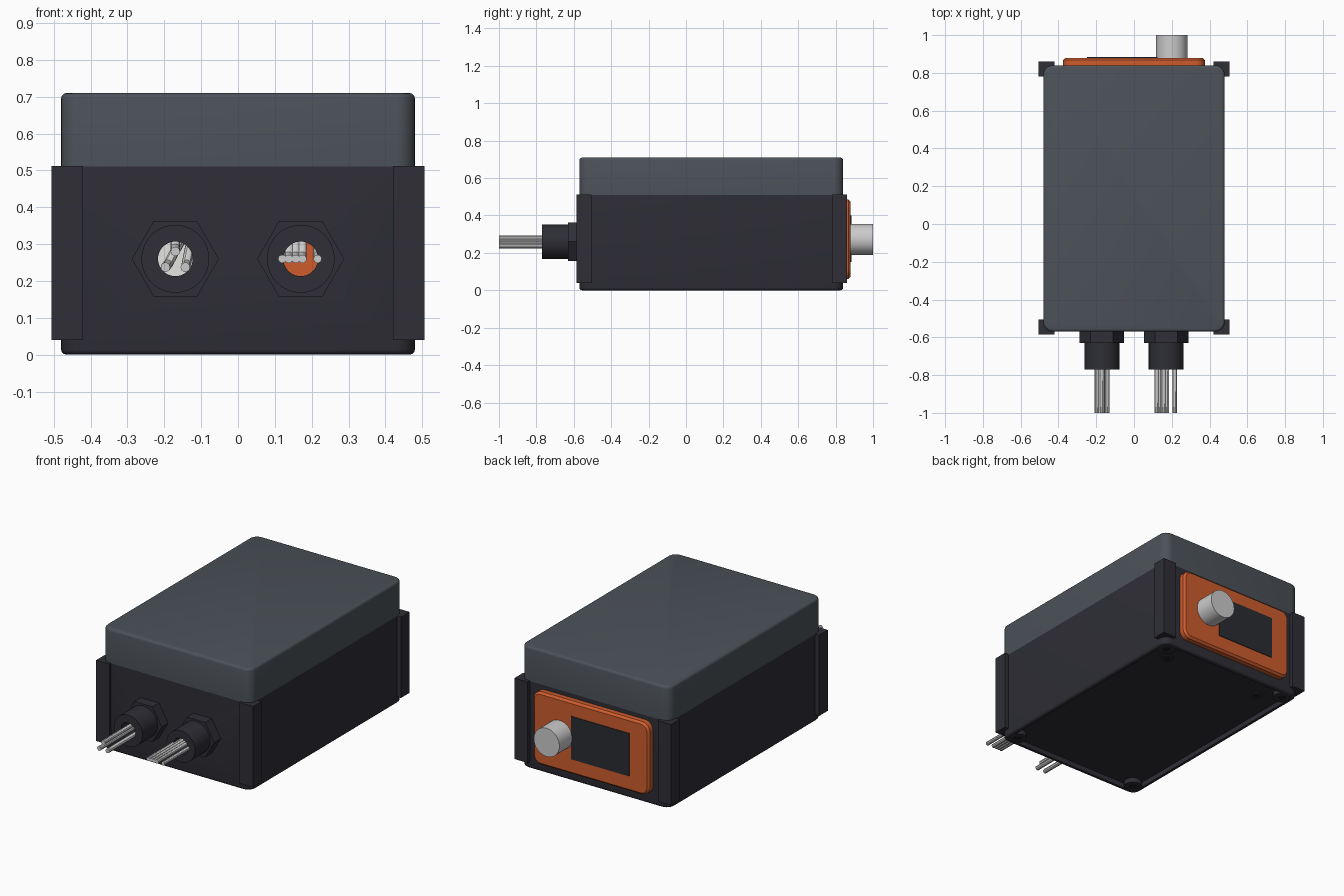
import bpy, bmesh, math
from mathutils import Matrix, Vector

cube = bpy.data.objects.get("Cube")
if cube:
    bpy.data.objects.remove(cube, do_unlink=True)


def material(name, rgb):
    lin = [((c / 255 + 0.055) / 1.055) ** 2.4 for c in rgb] + [1.0]
    m = bpy.data.materials.new(name)
    m.use_nodes = True
    m.diffuse_color = lin
    m.node_tree.nodes["Principled BSDF"].inputs["Base Color"].default_value = lin
    return m


LID = material("slate grey", (76, 82, 89))
BASE = material("charcoal", (46, 46, 54))
ORANGE = material("orange", (205, 92, 45))
SCREEN = material("screen dark", (41, 44, 50))
SILVER = material("light grey", (203, 203, 203))
RED = material("red", (205, 35, 35))
BLACK = material("black", (30, 30, 33))
YELLOW = material("yellow", (215, 178, 45))
WHITE = material("white", (232, 230, 226))
PURPLE = material("purple", (122, 48, 172))


def finish(bm, name, mat, smooth=True):
    me = bpy.data.meshes.new(name)
    bmesh.ops.recalc_face_normals(bm, faces=bm.faces)
    bm.to_mesh(me)
    bm.free()
    ob = bpy.data.objects.new(name, me)
    bpy.context.collection.objects.link(ob)
    if mat:
        me.materials.append(mat)
    if smooth:
        shade(ob)
    return ob


def activate(ob):
    bpy.ops.object.select_all(action='DESELECT')
    ob.select_set(True)
    bpy.context.view_layer.objects.active = ob


def shade(ob):
    activate(ob)
    bpy.ops.object.shade_smooth_by_angle(angle=math.radians(35))


def box(name, lo, hi, mat, axis=2, corner=0, cap=0, side=1, segs=3):
    """Box from lo to hi; rounds the edges along axis, then one end cap."""
    lo, hi = Vector(lo), Vector(hi)
    bm = bmesh.new()
    bmesh.ops.create_cube(bm, size=1)
    for v in bm.verts:
        v.co = Vector([(lo[i] + hi[i]) / 2 + v.co[i] * (hi[i] - lo[i]) for i in range(3)])
    if corner:
        along = [e for e in bm.edges
                 if abs(e.verts[0].co[axis] - e.verts[1].co[axis]) > 1e-4]
        bmesh.ops.bevel(bm, geom=along, offset=corner, segments=6, profile=0.5,
                        affect='EDGES')
    if cap:
        bm.normal_update()
        face = max(bm.faces, key=lambda f: f.normal[axis] * side)
        bmesh.ops.bevel(bm, geom=list(face.edges), offset=cap, segments=segs,
                        profile=0.5, affect='EDGES')
    return finish(bm, name, mat, corner > 0)


def rod(name, centre, r, length, mat, axis='Y', sides=40):
    """Cylinder starting at centre and running up the positive axis."""
    bm = bmesh.new()
    bmesh.ops.create_cone(bm, cap_ends=True, segments=sides, radius1=r, radius2=r,
                          depth=length)
    bmesh.ops.translate(bm, verts=bm.verts, vec=(0, 0, length / 2))
    if axis == 'Y':
        bm.transform(Matrix.Rotation(-math.pi / 2, 4, 'X'))
    bmesh.ops.translate(bm, verts=bm.verts, vec=centre)
    return finish(bm, name, mat, sides > 8)


def cut(ob, *cutters):
    for c in cutters:
        c.hide_render = True
        mod = ob.modifiers.new("cut", 'BOOLEAN')
        mod.operation, mod.solver, mod.object = 'DIFFERENCE', 'EXACT', c
        activate(ob)
        bpy.ops.object.modifier_apply(modifier=mod.name)
        bpy.data.objects.remove(c, do_unlink=True)
    shade(ob)


GLAND_X, GLAND_Z = 0.17, 0.26


def bore(x):
    return rod("bore_cutter", (x, -0.9, GLAND_Z), 0.047, 0.5, None)


# Enclosure: hollow base with a recessed underside, and the lid
base = box("enclosure_base", (-0.48, -0.57, 0), (0.48, 0.84, 0.51), BASE,
           corner=0.05, cap=0.014, side=-1)
cut(base,
    box("cavity_cutter", (-0.45, -0.54, 0.06), (0.45, 0.81, 0.6), None),
    box("recess_cutter", (-0.455, -0.545, -0.1), (0.455, 0.815, 0.03), None, corner=0.035),
    box("window_cutter", (-0.32, 0.7, 0.1), (0.32, 0.9, 0.44), None),
    bore(-GLAND_X), bore(GLAND_X))
box("lid", (-0.48, -0.57, 0.51), (0.48, 0.84, 0.71), LID, corner=0.05, cap=0.015)

# Corner posts and underside screw bosses
for sx, side in ((-1, "right"), (1, "left")):
    x0, x1 = sorted((sx * 0.42, sx * 0.506))
    for y0, y1, end in ((-0.585, -0.505, "front"), (0.78, 0.86, "back")):
        post = box(f"{end}_{side}_post", (x0, y0, 0.04), (x1, y1, 0.512), BASE)
        cut(post, box("post_cutter", (-0.46, -0.55, 0), (0.46, 0.82, 0.6), None))
    for y, end in ((-0.505, "front"), (0.775, "back")):
        rod(f"{end}_{side}_boss", (sx * 0.415, y, 0.002), 0.05, 0.04, BASE, 'Z', 24)
        rod(f"{end}_{side}_screw_hole", (sx * 0.415, y, 0.0), 0.022, 0.006, BLACK, 'Z', 20)
    rod(f"{side}_floor_boss", (sx * 0.32, 0.67, 0.025), 0.034, 0.01, BASE, 'Z', 24)
    rod(f"{side}_floor_hole", (sx * 0.32, 0.67, 0.022), 0.016, 0.006, BLACK, 'Z', 20)

# Cable glands: hexagonal nut and round sleeve, both bored through
for sx, side in ((-1, "right"), (1, "left")):
    x = sx * GLAND_X
    nut = rod(f"{side}_gland_nut", (x, -0.63, GLAND_Z), 0.118, 0.062, BASE, sides=6)
    # turn the nut so that its flats lie at the top and bottom
    turn = (Matrix.Translation((x, 0, GLAND_Z)) @ Matrix.Rotation(math.radians(30), 4, 'Y')
            @ Matrix.Translation((-x, 0, -GLAND_Z)))
    if max(v.co.z for v in nut.data.vertices) > GLAND_Z + 0.11:
        nut.data.transform(turn)
    cut(nut, bore(x))
    cut(rod(f"{side}_gland_sleeve", (x, -0.77, GLAND_Z), 0.092, 0.15, BASE), bore(x))


# Wires: straight through the gland, then bent upward inside
def wire(name, x, z, r, mat, lean=0.0):
    cu = bpy.data.curves.new(name, 'CURVE')
    cu.dimensions = '3D'
    cu.bevel_depth, cu.bevel_resolution, cu.use_fill_caps = r, 3, True
    path = ((0, -1, 0), (0, -0.42, 0), (0.1, -0.38, 0.01), (0.3, -0.36, 0.04), (1, -0.35, 0.14))
    sp = cu.splines.new('POLY')
    sp.points.add(len(path) - 1)
    for p, (a, y, up) in zip(sp.points, path):
        p.co = (x + a * lean, y, z + up, 1)
    ob = bpy.data.objects.new(name, cu)
    bpy.context.collection.objects.link(ob)
    activate(ob)
    bpy.ops.object.convert(target='MESH')
    ob = bpy.context.object
    shade(ob)


wire("power_wire_black", -0.197, 0.237, 0.013, BLACK, 0.08)
wire("power_wire_red_low", -0.143, 0.237, 0.013, RED, 0.03)
wire("power_wire_red_high", -0.17, 0.28, 0.013, RED)
for name, x, mat in (("black", 0.12, BLACK), ("red", 0.138, RED), ("yellow", 0.157, YELLOW),
                     ("white", 0.175, WHITE), ("purple", 0.216, PURPLE)):
    wire(f"signal_wire_{name}", x, 0.26, 0.0115, mat)

# Back control panel with screen, knob and the board behind the screen
box("control_panel", (-0.375, 0.838, 0.06), (0.375, 0.88, 0.485), ORANGE,
    axis=1, corner=0.05, cap=0.012, segs=1)
box("display_screen", (-0.25, 0.878, 0.15), (0.125, 0.884, 0.4), SCREEN)
box("display_board", (-0.27, 0.825, 0.13), (0.1, 0.832, 0.42), WHITE)
rod("control_knob", (0.2, 0.87, 0.272), 0.083, 0.13, SILVER)
